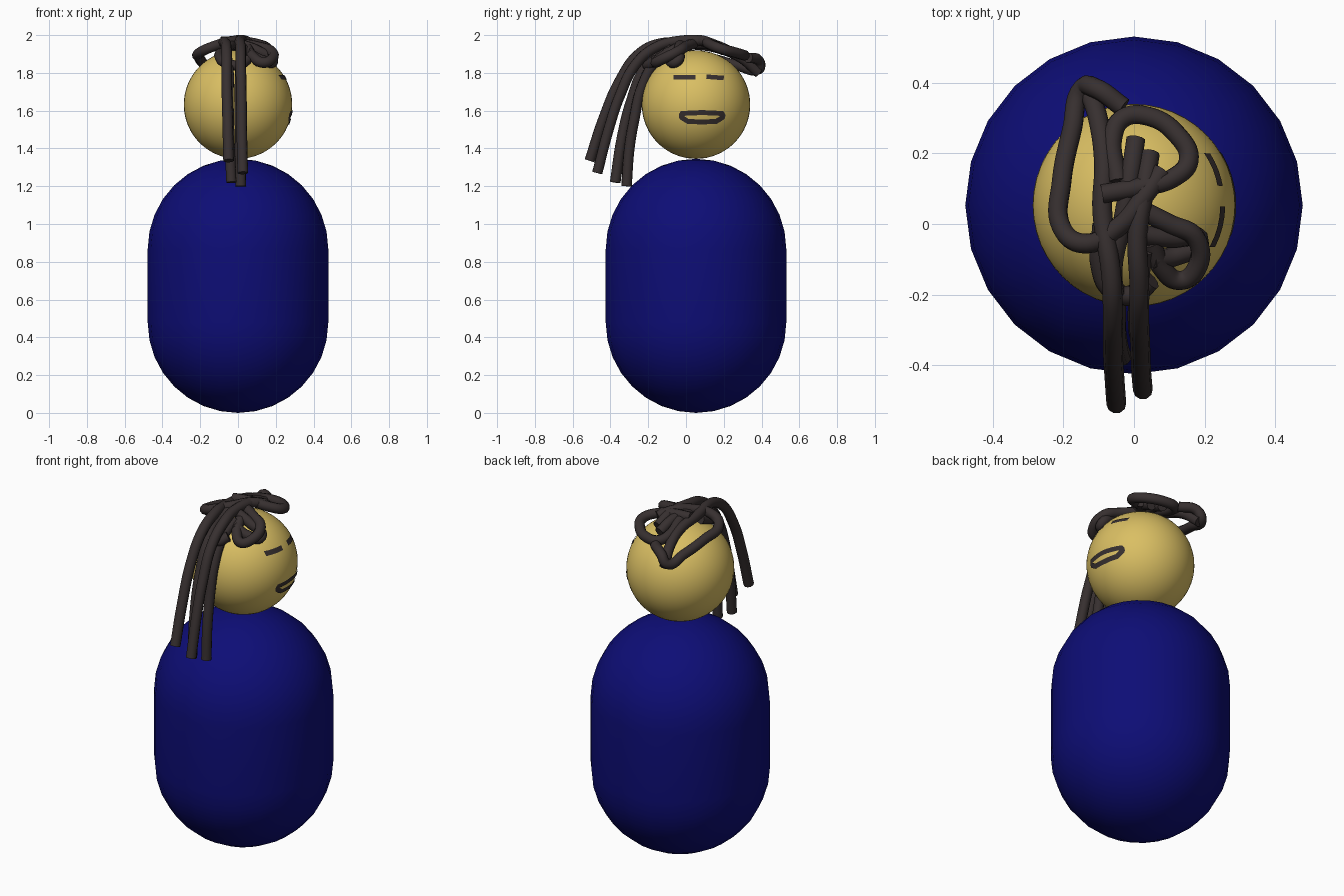
import bpy, bmesh, math
from mathutils import Vector

if "Cube" in bpy.data.objects:
    bpy.data.objects.remove(bpy.data.objects["Cube"])

CY = 0.053                                  # y of the body axis
HEAD = Vector((0, CY, 1.632))
HR = 0.287
TUBE = 0.028


def material(name, rgb):
    m = bpy.data.materials.new(name)
    m.diffuse_color = (*rgb, 1)
    m.use_nodes = True
    m.node_tree.nodes["Principled BSDF"].inputs["Base Color"].default_value = m.diffuse_color
    return m


navy = material("navy", (0.004, 0.004, 0.18))
yellow = material("straw_yellow", (0.70, 0.52, 0.125))
dark = material("dark_brown", (0.038, 0.029, 0.029))


def add_mesh(name, bm, mat, smooth=True):
    me = bpy.data.meshes.new(name)
    bm.to_mesh(me)
    bm.free()
    me.materials.append(mat)
    for p in me.polygons:
        p.use_smooth = smooth
    ob = bpy.data.objects.new(name, me)
    bpy.context.collection.objects.link(ob)
    return ob


# Body: capsule spun from a half profile
R, H, N = 0.478, 1.345, 8
prof = [(R * math.sin(i * math.pi / 2 / N), R - R * math.cos(i * math.pi / 2 / N)) for i in range(N + 1)]
prof += [(r, H - z) for r, z in reversed(prof)]
bm = bmesh.new()
vs = [bm.verts.new((r, CY, z)) for r, z in prof]
es = [bm.edges.new(e) for e in zip(vs, vs[1:])]
bmesh.ops.spin(bm, geom=vs + es, cent=(0, CY, 0), axis=(0, 0, 1), angle=2 * math.pi, steps=24)
bmesh.ops.remove_doubles(bm, verts=bm.verts, dist=1e-4)
bmesh.ops.recalc_face_normals(bm, faces=bm.faces)
add_mesh("body", bm, navy)

# Head
bm = bmesh.new()
bmesh.ops.create_uvsphere(bm, u_segments=48, v_segments=32, radius=HR)
bmesh.ops.translate(bm, verts=bm.verts, vec=HEAD)
add_mesh("head", bm, yellow)


# Face marks: flat ribbons laid on the +x side of the head
def on_head(y, z):
    dy, dz = y - HEAD.y, z - HEAD.z
    r = HR + 0.004
    return (math.sqrt(r * r - dy * dy - dz * dz), y, z)


def ribbon(name, pts, width, closed=False):
    pts = [Vector(p) for p in pts]
    ends = pts[1:] + pts[:1] if closed else pts[1:]
    path = [a.lerp(b, t / 4) for a, b in zip(pts, ends) for t in range(4)]
    if not closed:
        path.append(pts[-1])
    n = len(path)
    bm = bmesh.new()
    rows = []
    for i, p in enumerate(path):
        a = path[i - 1] if closed or i else p
        b = path[(i + 1) % n] if closed or i < n - 1 else p
        d = (b - a).normalized() * width / 2
        rows.append([bm.verts.new(on_head(p.x - s * d.y, p.y + s * d.x)) for s in (-1, 1)])
    for i in range(n if closed else n - 1):
        (a, b), (c, d) = rows[i], rows[(i + 1) % n]
        bm.faces.new((a, c, d, b))
    bm.normal_update()
    for f in bm.faces:
        if f.normal.x < 0:
            f.normal_flip()
    add_mesh(name, bm, dark)


ribbon("eye_a", [(-0.065, 1.778), (0.05, 1.778)], 0.024)
ribbon("eye_b", [(0.108, 1.78), (0.2, 1.773)], 0.024)
ribbon("mouth", [(-0.025, 1.585), (0.085, 1.59), (0.195, 1.585), (0.195, 1.565), (0.16, 1.543),
                 (0.085, 1.54), (0.01, 1.543), (-0.025, 1.565)], 0.026, closed=True)


# Hair: round tubes through a few points each
def tube(name, pts, closed=False):
    cu = bpy.data.curves.new(name, "CURVE")
    cu.dimensions = "3D"
    cu.bevel_depth = TUBE
    cu.bevel_resolution = 3
    cu.resolution_u = 8
    cu.use_fill_caps = True
    sp = cu.splines.new("BEZIER")
    sp.bezier_points.add(len(pts) - 1)
    for bp, p in zip(sp.bezier_points, pts):
        bp.co = p
        bp.handle_left_type = bp.handle_right_type = "AUTO"
    sp.use_cyclic_u = closed
    cu.materials.append(dark)
    ob = bpy.data.objects.new(name, cu)
    bpy.context.collection.objects.link(ob)
    bpy.ops.object.select_all(action="DESELECT")
    ob.select_set(True)
    bpy.context.view_layer.objects.active = ob
    bpy.ops.object.convert(target="MESH")
    bpy.ops.object.shade_smooth_by_angle(angle=math.radians(50))


# Long strands hanging at the front
tube("strand_1", [(-0.05, -0.51, 1.335), (-0.055, -0.44, 1.55), (-0.06, -0.35, 1.76), (-0.06, -0.25, 1.9),
                  (-0.065, -0.14, 1.955), (-0.09, 0.04, 1.95), (-0.085, 0.17, 1.93), (-0.1, 0.29, 1.88),
                  (-0.13, 0.385, 1.8)])
tube("strand_2", [(0.025, -0.47, 1.27), (0.02, -0.41, 1.5), (0.018, -0.35, 1.68), (0.015, -0.27, 1.84),
                  (0.015, -0.17, 1.93), (0.01, -0.03, 1.97), (0.03, 0.1, 1.965), (0.045, 0.2, 1.92)])
tube("strand_3", [(-0.035, -0.375, 1.22), (-0.045, -0.34, 1.45), (-0.05, -0.29, 1.65), (-0.05, -0.22, 1.82),
                  (-0.06, -0.13, 1.91), (-0.03, 0.02, 1.95), (-0.01, 0.14, 1.95), (0.005, 0.24, 1.91)])
tube("strand_4", [(0.015, -0.315, 1.2), (0.012, -0.3, 1.4), (0.01, -0.275, 1.55), (0.01, -0.235, 1.72),
                  (0.015, -0.16, 1.86), (0.03, -0.07, 1.93)])

# Loops on top of the head
tube("left_loop", [(-0.03, 0.33, 1.88), (-0.11, 0.385, 1.865), (-0.145, 0.385, 1.82), (-0.175, 0.27, 1.84),
                   (-0.205, 0.12, 1.88), (-0.205, -0.01, 1.905), (-0.145, -0.055, 1.935), (-0.04, -0.005, 1.965),
                   (0.03, 0.08, 1.972), (0.08, 0.15, 1.95)])
tube("back_loop", [(-0.045, 0.12, 1.95), (-0.06, 0.25, 1.91), (-0.03, 0.3, 1.895), (0.04, 0.305, 1.895),
                   (0.12, 0.255, 1.91), (0.155, 0.18, 1.93), (0.11, 0.13, 1.95), (0.02, 0.105, 1.965),
                   (-0.09, 0.085, 1.965)])
tube("right_loop", [(0.02, 0.04, 1.955), (0.1, -0.0, 1.94), (0.175, -0.04, 1.915), (0.175, -0.13, 1.87),
                    (0.13, -0.16, 1.855), (0.08, -0.125, 1.885), (0.05, -0.05, 1.93)])
tube("right_inner_loop", [(0.02, -0.03, 1.95), (0.1, -0.04, 1.92), (0.185, -0.05, 1.86), (0.12, -0.09, 1.87),
                          (0.05, -0.1, 1.91)])
tube("front_loop", [(-0.09, 0.0, 1.92), (-0.095, -0.12, 1.88), (-0.06, -0.19, 1.85), (0.0, -0.2, 1.84),
                    (0.05, -0.16, 1.87)])
